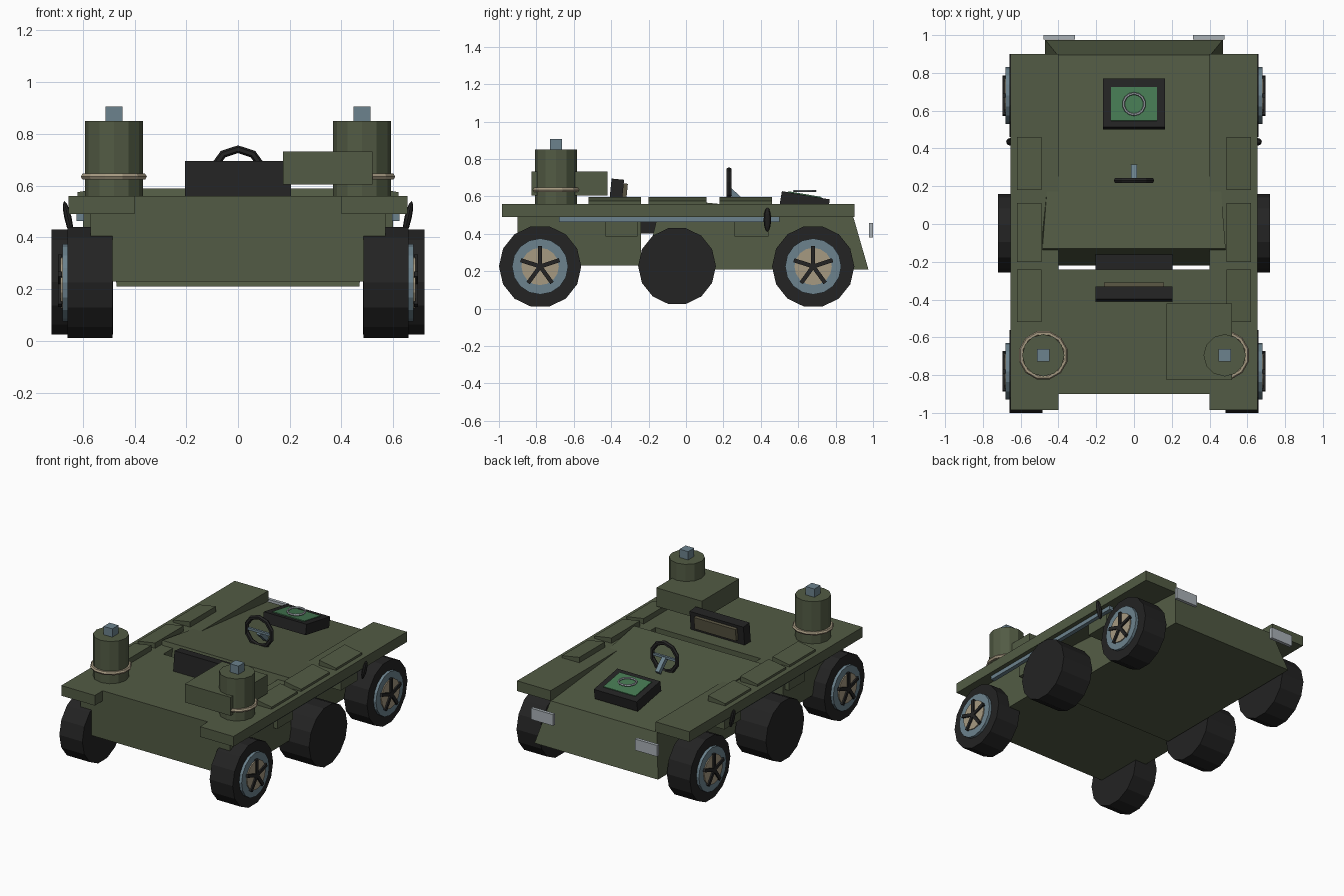
import bpy, bmesh, math
from mathutils import Matrix, Vector

if "Cube" in bpy.data.objects:
    bpy.data.objects.remove(bpy.data.objects["Cube"])


def material(name, color):
    m = bpy.data.materials.new(name)
    m.diffuse_color = (*color, 1)
    m.use_nodes = True
    m.node_tree.nodes["Principled BSDF"].inputs["Base Color"].default_value = m.diffuse_color
    return m


GREEN = material("olive_paint", (0.085, 0.105, 0.058))
BLACK = material("black_rubber", (0.017, 0.017, 0.017))
BLUE = material("blue_grey_metal", (0.15, 0.225, 0.27))
TAN = material("tan", (0.38, 0.32, 0.22))
SCREEN = material("screen_green", (0.06, 0.19, 0.085))
LAMP = material("lamp_grey", (0.40, 0.44, 0.47))
PAD = material("seat_pad", (0.10, 0.09, 0.055))


def finish(name, bm, mat):
    bmesh.ops.recalc_face_normals(bm, faces=bm.faces)
    me = bpy.data.meshes.new(name)
    bm.to_mesh(me)
    bm.free()
    me.materials.append(mat)
    ob = bpy.data.objects.new(name, me)
    bpy.context.collection.objects.link(ob)
    return ob


def box(name, x, y, z, mat, tilt=0):
    """Box from ranges, optionally tilted about its own x axis."""
    bm = bmesh.new()
    c = Vector([(r[0] + r[1]) / 2 for r in (x, y, z)])
    s = [r[1] - r[0] for r in (x, y, z)]
    mtx = Matrix.Translation(c) @ Matrix.Rotation(tilt, 4, 'X') @ Matrix.Diagonal((*s, 1))
    bmesh.ops.create_cube(bm, size=1, matrix=mtx)
    return finish(name, bm, mat)


def hexa(name, pts, mat):
    """Six sided block: four bottom corners then four top corners."""
    bm = bmesh.new()
    v = [bm.verts.new(p) for p in pts]
    for f in ((0, 1, 2, 3), (4, 5, 6, 7), (0, 1, 5, 4), (1, 2, 6, 5), (2, 3, 7, 6), (3, 0, 4, 7)):
        bm.faces.new([v[i] for i in f])
    return finish(name, bm, mat)


def cylinder(name, c, r, depth, mat, n=12, axis='Z', r2=None):
    bm = bmesh.new()
    rot = Matrix.Rotation(math.pi / 2, 4, 'Y') if axis == 'X' else Matrix()
    bmesh.ops.create_cone(bm, cap_ends=True, segments=n, radius1=r, radius2=r if r2 is None else r2,
                          depth=depth, matrix=Matrix.Translation(c) @ rot)
    return finish(name, bm, mat)


def ring(name, c, major, minor, mat, axis='Z', n=12, k=6):
    bm = bmesh.new()
    rot = Matrix.Rotation(math.pi / 2, 4, 'X') if axis == 'Y' else Matrix()
    rows = []
    for i in range(n):
        a = math.tau * (i + 0.5) / n
        row = []
        for j in range(k):
            b = math.tau * j / k
            r = major + minor * math.cos(b)
            row.append(bm.verts.new(Vector(c) + rot @ Vector((r * math.cos(a), r * math.sin(a), minor * math.sin(b)))))
        rows.append(row)
    for i in range(n):
        p, q = rows[i], rows[(i + 1) % n]
        for j in range(k):
            bm.faces.new((p[j], q[j], q[(j + 1) % k], p[(j + 1) % k]))
    return finish(name, bm, mat)


def both(x, s):
    return tuple(sorted((x[0] * s, x[1] * s)))


# Rear hull with sloping deck, front and back
hexa("rear_hull", [(-.47, -.22, .21), (.47, -.22, .21), (.47, .975, .21), (-.47, .975, .21),
                   (-.485, -.13, .59), (.485, -.13, .59), (.405, .895, .488), (-.405, .895, .488)], GREEN)
# Front hull
box("front_hull", (-.57, .57), (-.9, -.24), (.23, .56), GREEN)

for s, side in ((-1, "left"), (1, "right")):
    # Long side deck with raised plates
    box(side + "_fender", both((.4, .655), s), (-.985, .9), (.49, .56), GREEN)
    for i, (a, b) in enumerate(((-.52, -.24), (-.2, .11), (.18, .46))):
        lo, hi = .49 * s, .62 * s
        hexa(f"{side}_deck_plate_{i}", [(lo, a, .55), (hi, a, .55), (hi, b, .55), (lo, b, .55),
                                        (lo, a, .597), (hi, a, .575), (hi, b, .575), (lo, b, .597)], GREEN)
    # Under-deck brackets and side rail
    for i, (a, b) in enumerate(((-.43, -.26), (.26, .44))):
        box(f"{side}_bracket_{i}", both((.45, .6), s), (a, b), (.385, .49), GREEN)
    box(side + "_rail", both((.595, .625), s), (-.68, .5), (.463, .491), BLUE)
    # Side mirror
    bm = bmesh.new()
    bmesh.ops.create_uvsphere(bm, u_segments=8, v_segments=6, radius=1,
                              matrix=Matrix.Translation((.657 * s, .435, .475)) @
                              Matrix.Rotation(.22 * s, 4, 'Y') @ Matrix.Diagonal((.014, .02, .067, 1)))
    finish(side + "_mirror", bm, BLACK)
    # Wheels with hubs and five spokes
    for label, y, r in (("front", -.78, .22), ("rear", .68, .22)):
        cylinder(f"{side}_{label}_wheel", (.572 * s, y, .225), r, .175, BLACK, 14, 'X')
        cylinder(f"{side}_{label}_rim", (.668 * s, y, .225), .15, .022, BLUE, 16, 'X')
        cylinder(f"{side}_{label}_hub", (.676 * s, y, .225), .1, .02, TAN, 16, 'X')
        bm = bmesh.new()
        for i in range(5):
            m = (Matrix.Translation((.688 * s, y, .225)) @ Matrix.Rotation(math.tau * i / 5, 4, 'X')
                 @ Matrix.Translation((0, 0, .053)) @ Matrix.Diagonal((.016, .022, .112, 1)))
            bmesh.ops.create_cube(bm, size=1, matrix=m)
        finish(f"{side}_{label}_spokes", bm, BLACK)
    cylinder(side + "_middle_wheel", (.602 * s, -.048, .227), .208, .236, BLACK, 14, 'X')
    # Corner canister with cap and band
    cylinder(side + "_canister", (.48 * s, -.695, .70), .112, .30, GREEN, 12)
    box(side + "_canister_cap", both((.447, .513), s), (-.728, -.662), (.85, .907), BLUE)
    ring(side + "_canister_band", (.48 * s, -.695, .635), .119, .013, TAN)
    # Rear lamp
    box(side + "_rear_lamp", both((.312, .48), s), (.978, 1.0), (.38, .457), LAMP)

# Box beside the right canister
box("equipment_box", (.173, .52), (-.825, -.42), (.605, .732), GREEN)

# Seat
box("seat_cushion", (-.205, .205), (-.245, -.13), (.40, .462), BLACK)
box("seat_back", (-.205, .205), (-.405, -.338), (.55, .692), BLACK, -.1)
box("seat_back_pad", (-.158, .158), (-.338, -.315), (.585, .668), PAD, -.1)

# Steering wheel and column
ring("steering_wheel", (0, .23, .643), .098, .015, BLACK, 'Y', 10)
column = box("steering_column", (-.015, .015), (.215, .32), (.585, .615), BLUE, -.75)
box("steering_bar", (-.095, .095), (.222, .238), (.635, .651), BLUE)

# Console with screen and ring, following the deck slope
box("console", (-.163, .163), (.505, .765), (.535, .606), BLACK, -.17)
box("console_screen", (-.122, .122), (.545, .725), (.604, .612), SCREEN, -.17)
ring("console_ring", (0, .635, .628), .056, .007, LAMP, 'Z', 14)
